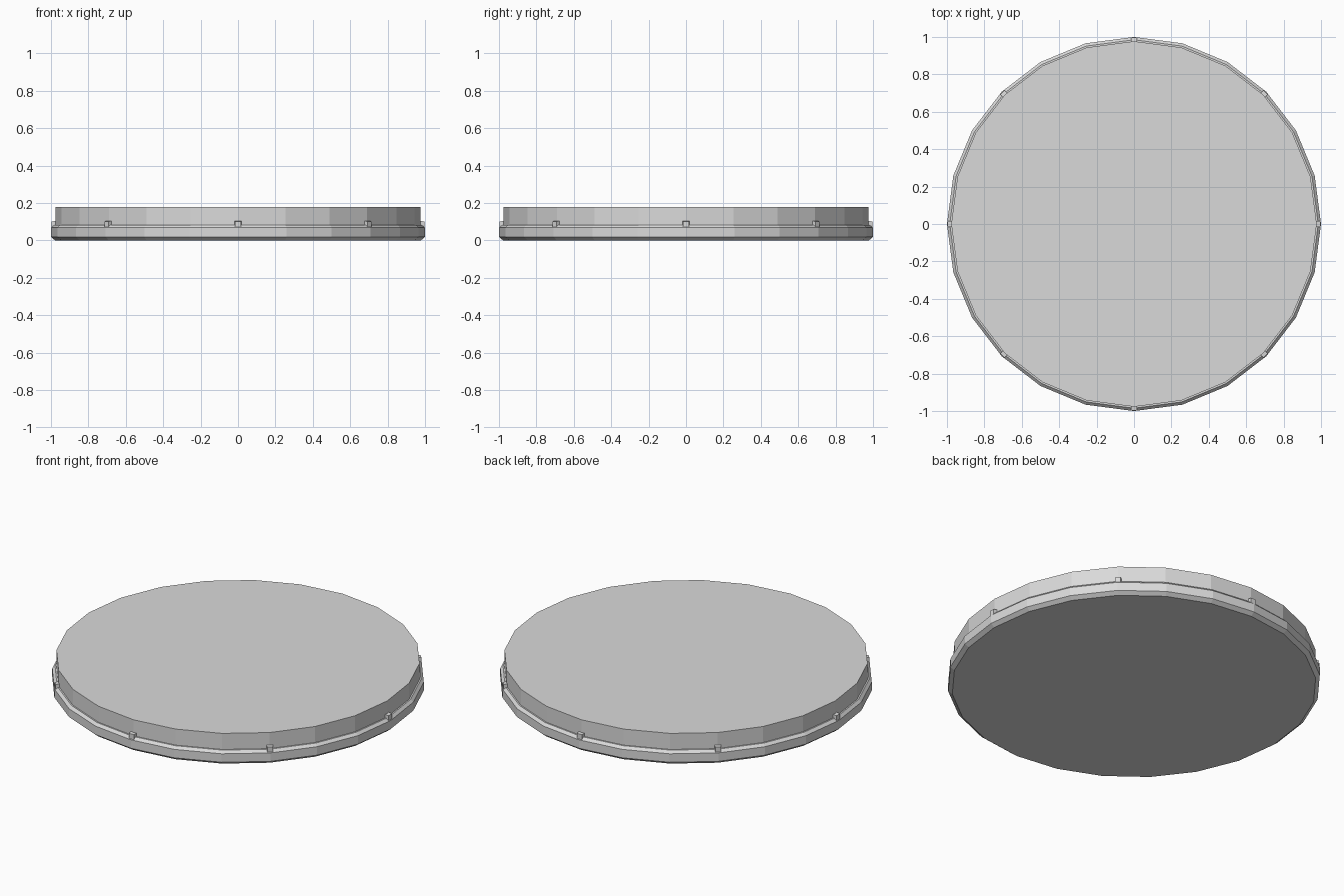
import bpy, bmesh, math
from mathutils import Matrix

if "Cube" in bpy.data.objects:
    bpy.data.objects.remove(bpy.data.objects["Cube"])

SIDES = 24

grey = bpy.data.materials.new("light_grey")
grey.diffuse_color = (0.7, 0.7, 0.7, 1)
grey.use_nodes = True
grey.node_tree.nodes["Principled BSDF"].inputs["Base Color"].default_value = grey.diffuse_color


def finish(name, bm):
    bmesh.ops.recalc_face_normals(bm, faces=bm.faces)
    mesh = bpy.data.meshes.new(name)
    bm.to_mesh(mesh)
    bm.free()
    mesh.materials.append(grey)
    obj = bpy.data.objects.new(name, mesh)
    bpy.context.collection.objects.link(obj)
    return obj


def lathe(name, profile):
    """Closed flat-sided solid from (radius, height) rings."""
    bm = bmesh.new()
    rings = []
    for r, z in profile:
        rings.append([bm.verts.new((r * math.cos(math.tau * i / SIDES),
                                    r * math.sin(math.tau * i / SIDES), z))
                      for i in range(SIDES)])
    for a, b in zip(rings, rings[1:]):
        for i in range(SIDES):
            j = (i + 1) % SIDES
            bm.faces.new((a[i], a[j], b[j], b[i]))
    bm.faces.new(rings[0][::-1])
    bm.faces.new(rings[-1])
    return finish(name, bm)


# disc: chamfered lower rim, sloped ledge, straight upper drum
lathe("disc_body", [(0.978, 0), (1.0, 0.018), (1.0, 0.068), (0.985, 0.083),
                    (0.977, 0.083), (0.977, 0.178)])

# eight small locking lugs on the ledge, with softened outer edge
for k in range(8):
    bm = bmesh.new()
    bmesh.ops.create_cube(bm, size=1)
    bmesh.ops.scale(bm, vec=(0.034, 0.038, 0.034), verts=bm.verts)
    for v in bm.verts:
        if v.co.x > 0:
            v.co.y *= 0.8
            if v.co.z > 0:
                v.co.z -= 0.004
    bmesh.ops.translate(bm, vec=(0.979, 0, 0.088), verts=bm.verts)
    bmesh.ops.rotate(bm, cent=(0, 0, 0), verts=bm.verts,
                     matrix=Matrix.Rotation(math.tau * k / 8, 3, 'Z'))
    finish(f"locking_lug_{k + 1}", bm)
